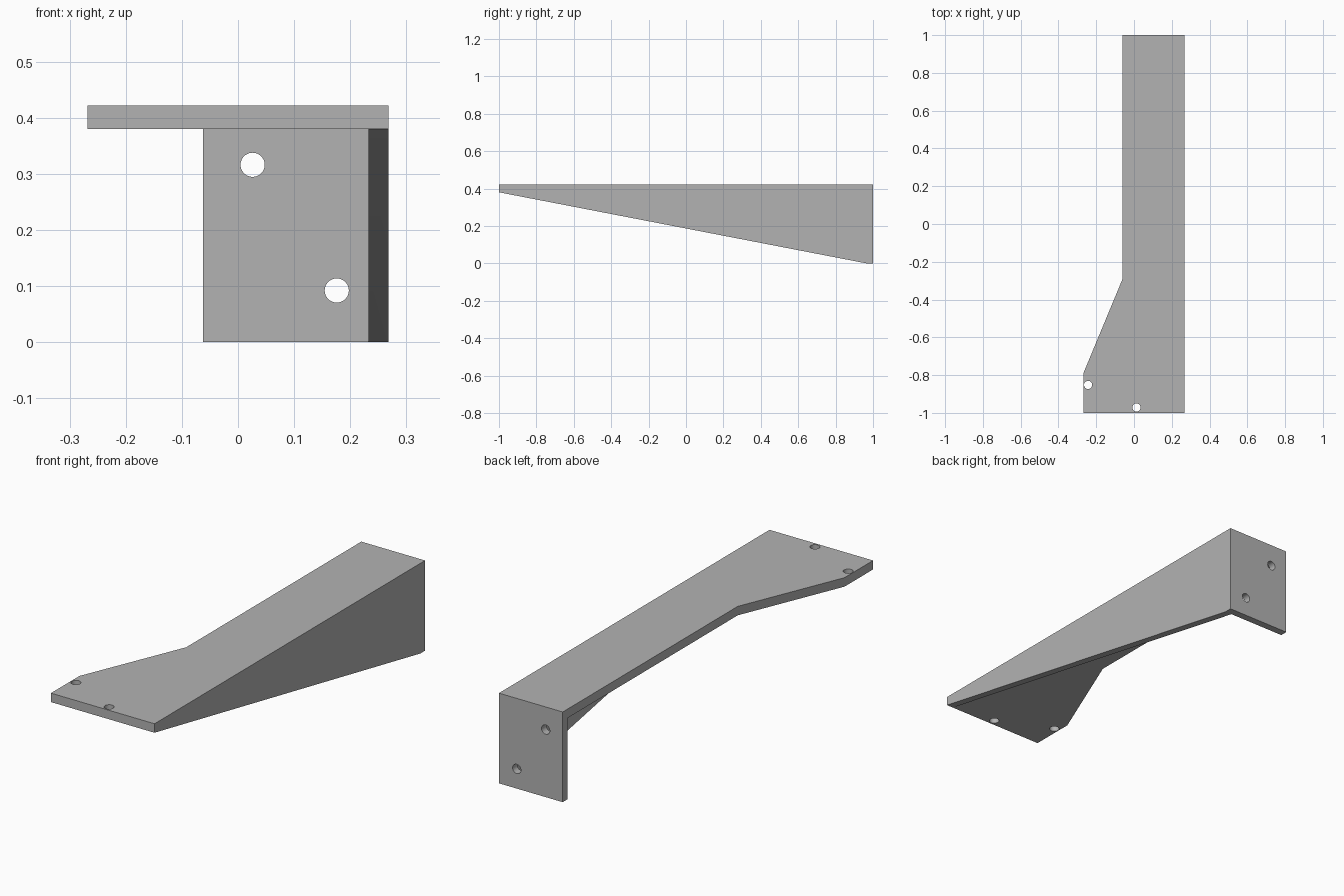
import bpy
import bmesh
import math
from mathutils import Matrix, Vector

if "Cube" in bpy.data.objects:
    bpy.data.objects.remove(bpy.data.objects["Cube"])

LEFT, RIGHT, INNER = 0.268, -0.268, -0.062
HEIGHT, THICK, WALL = 0.422, 0.042, 0.035
HOLE_RADIUS = 0.0215

grey = bpy.data.materials.new("plain grey")
grey.use_nodes = True
colour = (0.45, 0.45, 0.45, 1)
grey.diffuse_color = colour
grey.node_tree.nodes["Principled BSDF"].inputs["Base Color"].default_value = colour


def finish(name, bm):
    bmesh.ops.recalc_face_normals(bm, faces=bm.faces)
    mesh = bpy.data.meshes.new(name)
    bm.to_mesh(mesh)
    bm.free()
    mesh.materials.append(grey)
    obj = bpy.data.objects.new(name, mesh)
    bpy.context.collection.objects.link(obj)
    return obj


def prism(name, points, direction):
    """Extrude a flat outline along a direction."""
    bm = bmesh.new()
    face = bm.faces.new([bm.verts.new(p) for p in points])
    result = bmesh.ops.extrude_face_region(bm, geom=[face], use_keep_orig=True)
    moved = [v for v in result["geom"] if isinstance(v, bmesh.types.BMVert)]
    bmesh.ops.translate(bm, verts=moved, vec=Vector(direction))
    return finish(name, bm)


def drill(name, centre, axis):
    """Round cutter along the given axis."""
    turn = Vector((0, 0, 1)).rotation_difference(Vector(axis)).to_matrix().to_4x4()
    bm = bmesh.new()
    bmesh.ops.create_cone(bm, cap_ends=True, segments=48, radius1=HOLE_RADIUS,
                          radius2=HOLE_RADIUS, depth=0.12,
                          matrix=Matrix.Translation(centre) @ turn)
    return finish(name, bm)


def combine(target, other, operation):
    mod = target.modifiers.new(operation.lower(), "BOOLEAN")
    mod.operation, mod.solver, mod.object = operation, "EXACT", other
    bpy.context.view_layer.objects.active = target
    bpy.ops.object.modifier_apply(modifier=mod.name)
    bpy.data.objects.remove(other)


# Flat top plate that widens towards the front
outline = [(LEFT, -1), (LEFT, 1), (INNER, 1), (INNER, -0.294), (RIGHT, -0.79), (RIGHT, -1)]
bracket = prism("bracket", [(x, y, HEIGHT) for x, y in outline], (0, 0, -THICK))

# Upright mounting plate at the back
back = [(INNER, 0), (LEFT, 0), (LEFT, HEIGHT), (INNER, HEIGHT)]
back_plate = prism("back_plate", [(x, 1, z) for x, z in back], (0, -WALL, 0))

# Tapered side web
web = [(-1, HEIGHT), (-1, HEIGHT - THICK), (1 - WALL, 0), (1, 0), (1, HEIGHT)]
side_web = prism("side_web", [(LEFT, y, z) for y, z in web], (-WALL, 0, 0))

for part in (back_plate, side_web):
    combine(bracket, part, "UNION")

# Screw holes through the top plate and the back plate
for x, y in ((-0.243, -0.852), (0.013, -0.971)):
    combine(bracket, drill("hole", (x, y, HEIGHT - THICK / 2), (0, 0, 1)), "DIFFERENCE")
for x, z in ((0.026, 0.316), (0.176, 0.092)):
    combine(bracket, drill("hole", (x, 1 - WALL / 2, z), (0, 1, 0)), "DIFFERENCE")

bpy.ops.object.select_all(action="DESELECT")
bracket.select_set(True)
bpy.context.view_layer.objects.active = bracket
bpy.ops.object.shade_smooth_by_angle(angle=math.radians(30))
